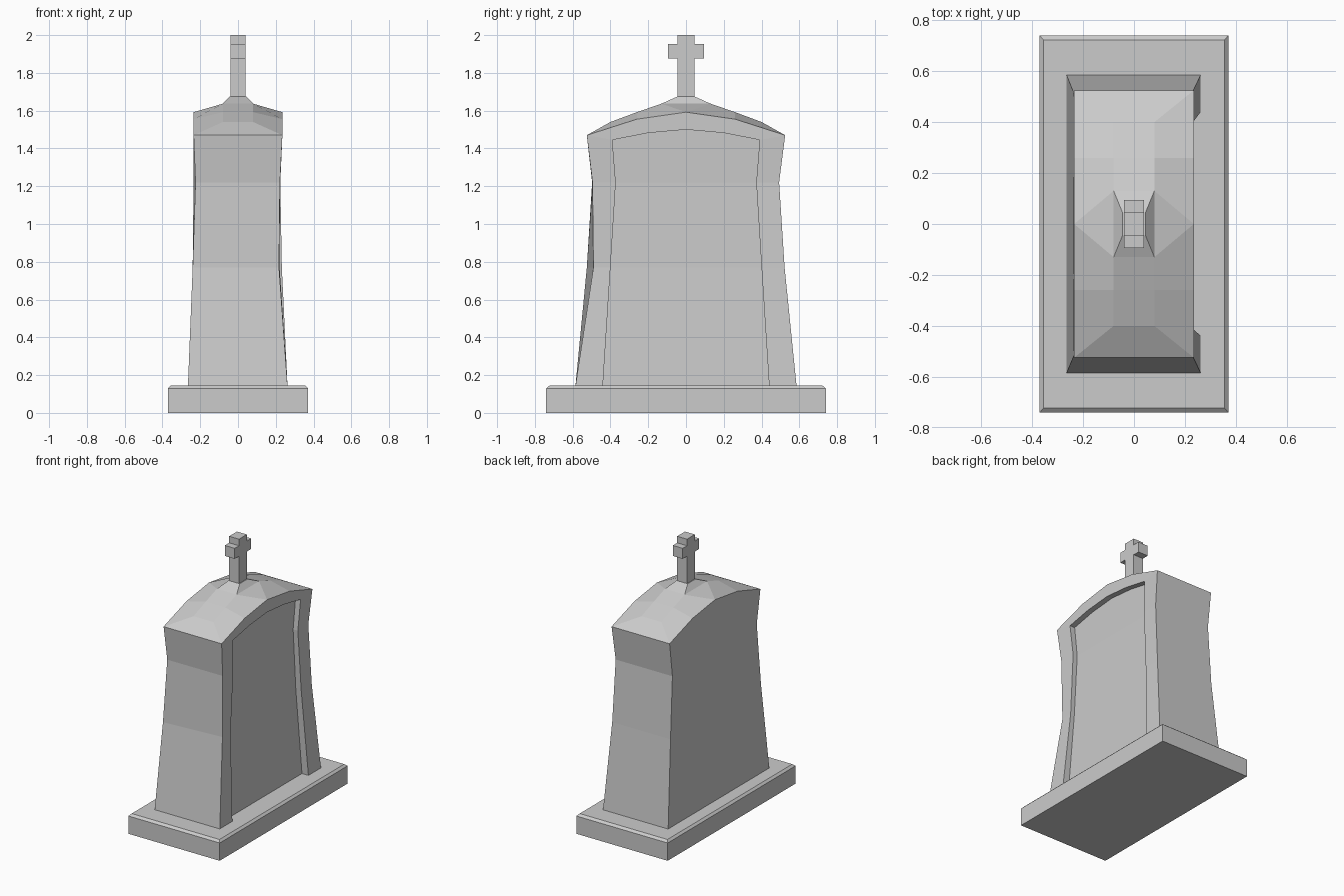
import bpy, bmesh

if "Cube" in bpy.data.objects:
    bpy.data.objects.remove(bpy.data.objects["Cube"])


def finish(name, bm):
    bmesh.ops.recalc_face_normals(bm, faces=bm.faces)
    mesh = bpy.data.meshes.new(name)
    bm.to_mesh(mesh)
    bm.free()
    ob = bpy.data.objects.new(name, mesh)
    bpy.context.collection.objects.link(ob)
    return ob


def verts(bm, pts):
    return [bm.verts.new(p) for p in pts]


def strip(bm, a, b):
    for i in range(len(a) - 1):
        bm.faces.new((a[i], a[i + 1], b[i + 1], b[i]))


def rect(x, y, z):
    return [(-x, -y, z), (x, -y, z), (x, y, z), (-x, y, z)]


# Plinth with chamfered top edge
bm = bmesh.new()
rings = [verts(bm, rect(*r)) for r in ((.37, .74, 0), (.37, .74, .13), (.355, .722, .145))]
for a, b in zip(rings, rings[1:]):
    strip(bm, a + a[:1], b + b[:1])
bm.faces.new(rings[0])
bm.faces.new(rings[-1])
finish("plinth", bm)

# Tombstone body: outlines run up the -y edge, over the arch, down the +y edge
LEVELS = (.145, .77, 1.22, 1.47)


def outline(front, back, arch, levels):
    pts = [(x, -y, z) for (x, y), z in zip(front, levels)] + arch
    return pts + [(x, y, z) for (x, y), z in zip(back, levels)][::-1]


def arch(x, y, z, top):
    return [(x, -y, z), (x, 0, top), (x, y, z)]


bm = bmesh.new()
right = verts(bm, outline(
    [(.262, .585), (.217, .49), (.222, .495), (.235, .525)],
    [(.262, .585), (.232, .522), (.224, .493), (.235, .525)],
    arch(.235, .26, 1.555, 1.592), LEVELS))
left = verts(bm, outline(
    [(-.265, .585), (-.24, .525), (-.225, .497), (-.235, .525)],
    [(-.265, .585), (-.24, .522), (-.235, .493), (-.235, .525)],
    arch(-.235, .26, 1.555, 1.592), LEVELS))

# Recessed panel on the +x side
PANEL_Z = (.145, .77, 1.22, 1.445)
rim = verts(bm, outline(
    [(.262, .44), (.22, .4), (.222, .372), (.234, .39)],
    [(.262, .44), (.232, .4), (.224, .372), (.234, .39)],
    arch(.235, .2, 1.482, 1.5), PANEL_Z))
edge = [(.21, .44), (.188, .4), (.186, .372), (.193, .39)]
floor = verts(bm, outline(edge, edge, arch(.194, .2, 1.482, 1.5), PANEL_Z))
strip(bm, right, rim)
strip(bm, rim, floor)

# Flat panel floor and plain -x side
for loop in (floor, left):
    for i in range(3):
        bm.faces.new((loop[i], loop[i + 1], loop[9 - i], loop[10 - i]))
    bm.faces.new(loop[3:8])

# Narrow ends and underside
strip(bm, left[:4], right[:4])
strip(bm, left[7:], right[7:])
bm.faces.new((left[0], right[0], rim[0], floor[0], floor[10], rim[10], right[10], left[10]))

# Faceted roof rising to the cross foot
RIDGE = ((-.4, 1.54), (-.26, 1.592), (-.13, 1.637), (.13, 1.637), (.26, 1.592), (.4, 1.54))
inner = {s: verts(bm, [(s * .08, y, z) for y, z in RIDGE]) for s in (-1, 1)}
for s, side in ((-1, left), (1, right)):
    o, n = side[3:8], inner[s]
    strip(bm, o[:3], n[:3])
    strip(bm, o[2:], n[3:])
    bm.faces.new((o[2], n[3], n[2]))
strip(bm, [left[3]] + inner[-1][:3], [right[3]] + inner[1][:3])
strip(bm, inner[-1][3:] + [left[7]], inner[1][3:] + [right[7]])
foot = [inner[-1][2], inner[1][2], inner[1][3], inner[-1][3]]
cap = verts(bm, rect(.045, .045, 1.675))
strip(bm, foot + foot[:1], cap + cap[:1])
bm.faces.new(cap)
finish("tombstone_body", bm)

# Cross extruded from half a profile mirrored in y
half = [(.045, 1.665), (.045, 1.875), (.095, 1.875), (.095, 1.952), (.045, 1.952), (.045, 2.0)]
profile = half + [(-y, z) for y, z in reversed(half)]
bm = bmesh.new()
sides = [verts(bm, [(x, y, z) for y, z in profile]) for x in (-.04, .04)]
strip(bm, sides[0] + sides[0][:1], sides[1] + sides[1][:1])
for s in sides:
    bm.faces.new(s)
finish("cross", bm)
